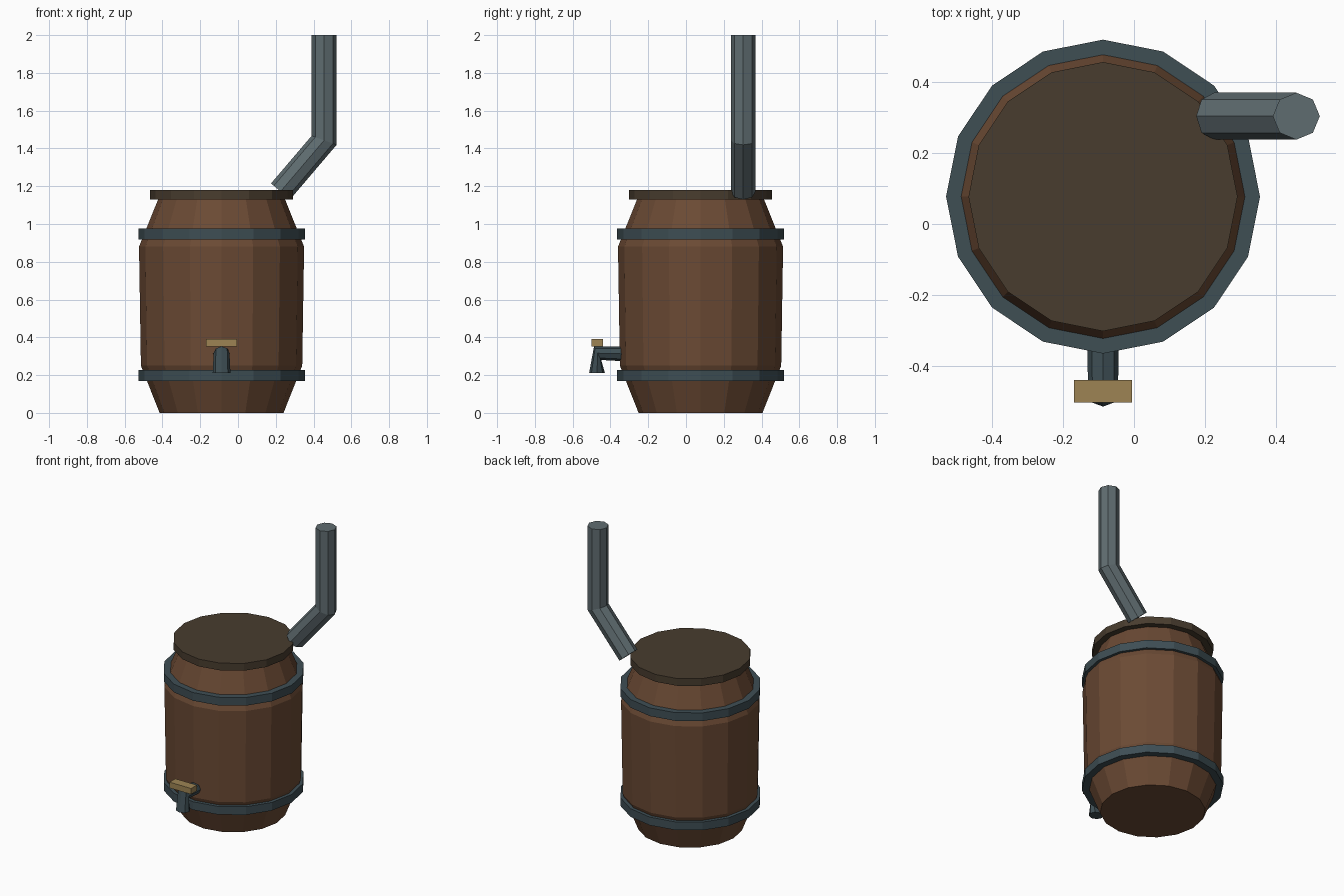
import bpy, bmesh, math
from mathutils import Vector

if "Cube" in bpy.data.objects:
    bpy.data.objects.remove(bpy.data.objects["Cube"])

CX, CY = -0.087, 0.077   # barrel axis


def material(name, rgb):
    lin = [((c / 255 + 0.055) / 1.055) ** 2.4 for c in rgb]
    m = bpy.data.materials.new(name)
    m.diffuse_color = (*lin, 1)
    m.use_nodes = True
    m.node_tree.nodes["Principled BSDF"].inputs["Base Color"].default_value = m.diffuse_color
    return m


wood = material("barrel wood", (107, 74, 52))
lid_wood = material("dark lid wood", (72, 60, 46))
iron = material("dark iron", (62, 78, 84))
steel = material("grey pipe metal", (95, 108, 112))
brass = material("tan handle", (157, 132, 84))


def finish(name, bm, mat):
    bmesh.ops.recalc_face_normals(bm, faces=bm.faces)
    me = bpy.data.meshes.new(name)
    bm.to_mesh(me)
    bm.free()
    me.materials.append(mat)
    ob = bpy.data.objects.new(name, me)
    bpy.context.collection.objects.link(ob)
    return ob


def loft(name, sections, sides, mat, closed=False):
    """Join elliptical sections (centre, axis u, axis v); cap the ends or close the loop."""
    bm = bmesh.new()
    rings = []
    for c, u, v in sections:
        c, u, v = Vector(c), Vector(u), Vector(v)
        angles = [2 * math.pi * i / sides for i in range(sides)]
        rings.append([bm.verts.new(c + u * math.cos(a) + v * math.sin(a)) for a in angles])
    pairs = list(zip(rings, rings[1:]))
    if closed:
        pairs.append((rings[-1], rings[0]))
    else:
        bm.faces.new(rings[0])
        bm.faces.new(rings[-1])
    for a, b in pairs:
        for i in range(sides):
            j = (i + 1) % sides
            bm.faces.new((a[i], a[j], b[j], b[i]))
    return finish(name, bm, mat)


def turned(name, profile, mat, closed=False):
    """16-sided turned part around the barrel axis from (radius, z) points."""
    secs = [((CX, CY, z), (r, 0, 0), (0, r, 0)) for r, z in profile]
    return loft(name, secs, 16, mat, closed)


# Barrel, lid and hoops
turned("barrel_body", [(0.328, 0), (0.427, 0.25), (0.437, 0.88), (0.334, 1.135)], wood)
turned("barrel_lid", [(0.378, 1.13), (0.378, 1.18)], lid_wood)
for label, z in (("lower", 0.17), ("upper", 0.919)):
    turned(label + "_hoop",
           [(0.441, z), (0.441, z + 0.056), (0.37, z + 0.056), (0.37, z)], iron, True)

# Bent chimney pipe
R, PY = 0.066, 0.303
loft("chimney_pipe", [
    ((0.225, PY, 1.172), (0.050, 0, -0.043), (0, R, 0)),
    ((0.456, PY, 1.443), (R, 0, -0.024), (0, R, 0)),
    ((0.456, PY, 2.0), (R, 0, 0), (0, R, 0))], 8, steel)

# Tap with downward spout
loft("tap_spout", [
    ((CX, -0.30, 0.312), (0.045, 0, 0), (0, 0, 0.040)),
    ((CX, -0.468, 0.316), (0.042, 0, 0), (0, -0.019, 0.036)),
    ((CX, -0.471, 0.21), (0.047, 0, 0), (0, -0.042, 0))], 8, iron)

# Tap handle
bm = bmesh.new()
bmesh.ops.create_cube(bm, size=1)
bmesh.ops.scale(bm, vec=(0.163, 0.062, 0.040), verts=bm.verts)
bmesh.ops.translate(bm, vec=(CX, -0.47, 0.371), verts=bm.verts)
finish("tap_handle", bm, brass)
